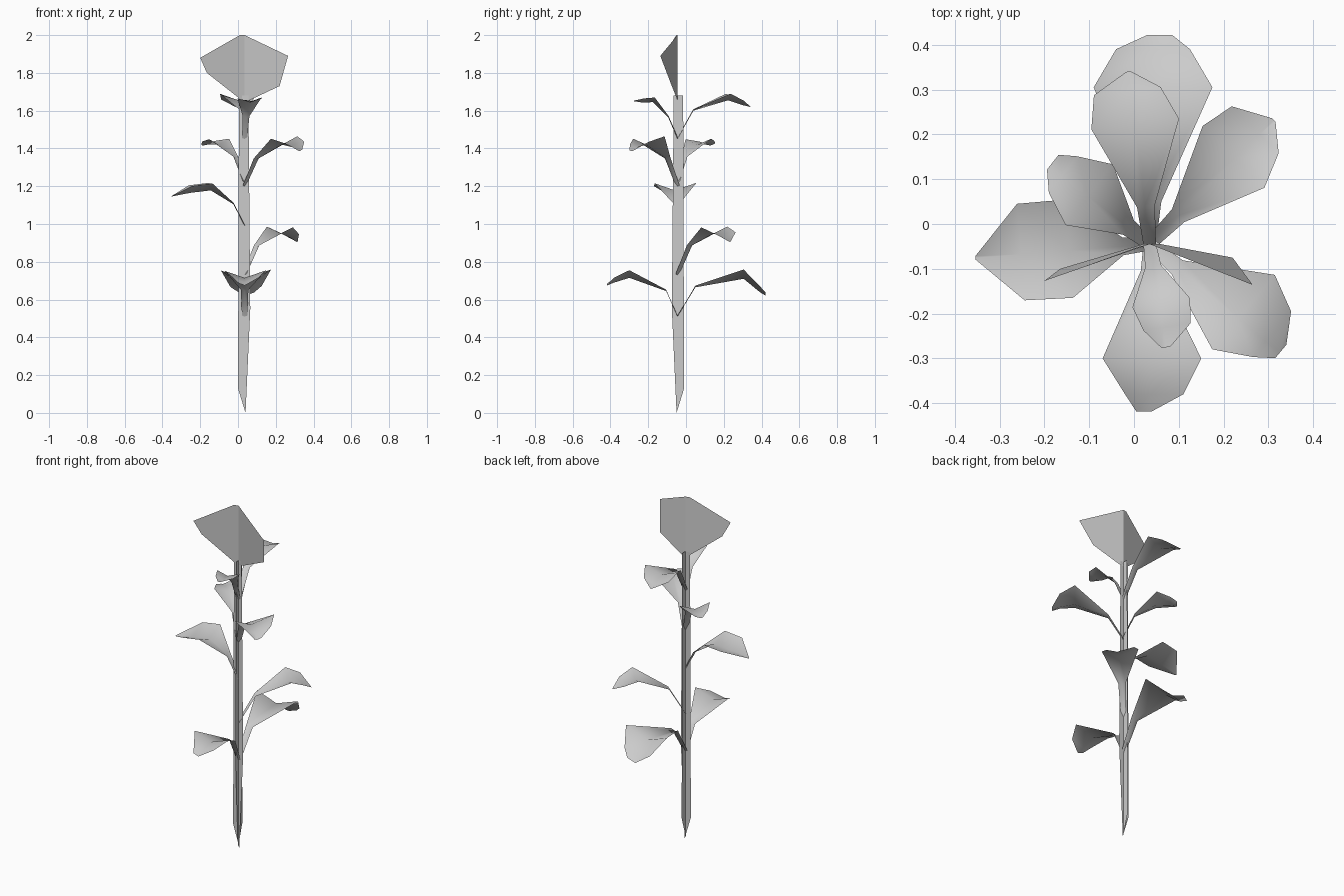
import bpy
from math import cos, sin, radians

CX, CY = 0.035, -0.045   # stem axis
LIFT = 0.35              # how much leaf edges rise above the midrib


def make_mesh(name, verts, faces, smooth=False):
    mesh = bpy.data.meshes.new(name)
    mesh.from_pydata(verts, [], faces)
    mesh.polygons.foreach_set("use_smooth", [smooth] * len(faces))
    obj = bpy.data.objects.new(name, mesh)
    bpy.context.collection.objects.link(obj)
    return obj


def leaf(name, angle, base_z, rows):
    """Trough-shaped leaf; rows are (distance from stem, z, left width, right width)."""
    a = radians(angle)
    ux, uy = cos(a), sin(a)
    verts = []
    for r, z, left, right in [(0.0, base_z, 0.014, 0.014)] + rows:
        for s in (left, 0.0, -right):
            verts.append((CX + r * ux - s * uy, CY + r * uy + s * ux, z + LIFT * abs(s)))
    faces = []
    for i in range(len(rows)):
        for j in range(2):
            k = 3 * i + j
            faces.append((k, k + 1, k + 4, k + 3))
    make_mesh(name, verts, faces, smooth=True)


# Stem: two crossed flat cards with a pointed foot
front = [(0.04, 0), (0.065, 0.55), (0.055, 1.68), (0.005, 1.68), (0.0, 0.13)]
side = [(-0.05, 0), (-0.01, 0.13), (-0.015, 1.68), (-0.065, 1.68), (-0.075, 0.55)]
make_mesh("stem",
          [(x, CY, z) for x, z in front] + [(CX, y, z) for y, z in side],
          [(0, 1, 2, 3, 4), (5, 6, 7, 8, 9)])

# Leaves, from the bottom of the stem upwards
leaf("lower_back_leaf", 90, 0.51,
     [(0.095, 0.665, 0.018, 0.026), (0.35, 0.71, 0.125, 0.14),
      (0.435, 0.64, 0.075, 0.09), (0.467, 0.62, 0.005, 0.05)])
leaf("lower_front_leaf", -90, 0.51,
     [(0.06, 0.645, 0.02, 0.02), (0.255, 0.715, 0.115, 0.105),
      (0.335, 0.69, 0.075, 0.055), (0.373, 0.675, 0.005, 0.03)])
leaf("lower_right_leaf", 45, 0.73,
     [(0.09, 0.88, 0.02, 0.02), (0.27, 0.95, 0.103, 0.092),
      (0.347, 0.925, 0.088, 0.06), (0.392, 0.905, 0.005, 0.005)])
leaf("middle_left_leaf", 184.5, 0.99,
     [(0.06, 1.105, 0.02, 0.02), (0.18, 1.178, 0.106, 0.114),
      (0.288, 1.165, 0.103, 0.113), (0.39, 1.145, 0.004, 0.004)])
leaf("upper_right_leaf", -40, 1.20,
     [(0.08, 1.34, 0.02, 0.02), (0.258, 1.42, 0.127, 0.09),
      (0.338, 1.405, 0.088, 0.045), (0.378, 1.385, 0.024, 0.015)])
leaf("upper_left_leaf", 142, 1.22,
     [(0.06, 1.35, 0.02, 0.02), (0.174, 1.42, 0.082, 0.09),
      (0.248, 1.42, 0.048, 0.055), (0.283, 1.415, 0.01, 0.032)])
leaf("top_back_leaf", 97, 1.45,
     [(0.085, 1.60, 0.018, 0.022), (0.27, 1.655, 0.098, 0.099),
      (0.345, 1.63, 0.083, 0.067), (0.388, 1.62, 0.005, 0.005)])
leaf("top_front_leaf", -81, 1.45,
     [(0.05, 1.565, 0.018, 0.018), (0.133, 1.645, 0.07, 0.06),
      (0.188, 1.643, 0.063, 0.044), (0.233, 1.65, 0.01, 0.01)])

# Flower head: a card folded forward along its centre line
make_mesh("flower_head",
          [(CX, CY, 1.655), (CX, CY, 2.0),
           (0.01, CY - 0.006, 2.0), (-0.2, -0.127, 1.88), (-0.165, -0.1, 1.8), (0.02, CY, 1.655),
           (0.06, CY, 1.655), (0.22, -0.075, 1.73), (0.265, -0.136, 1.89)],
          [(0, 1, 2, 3, 4, 5), (0, 6, 7, 8, 1)])
